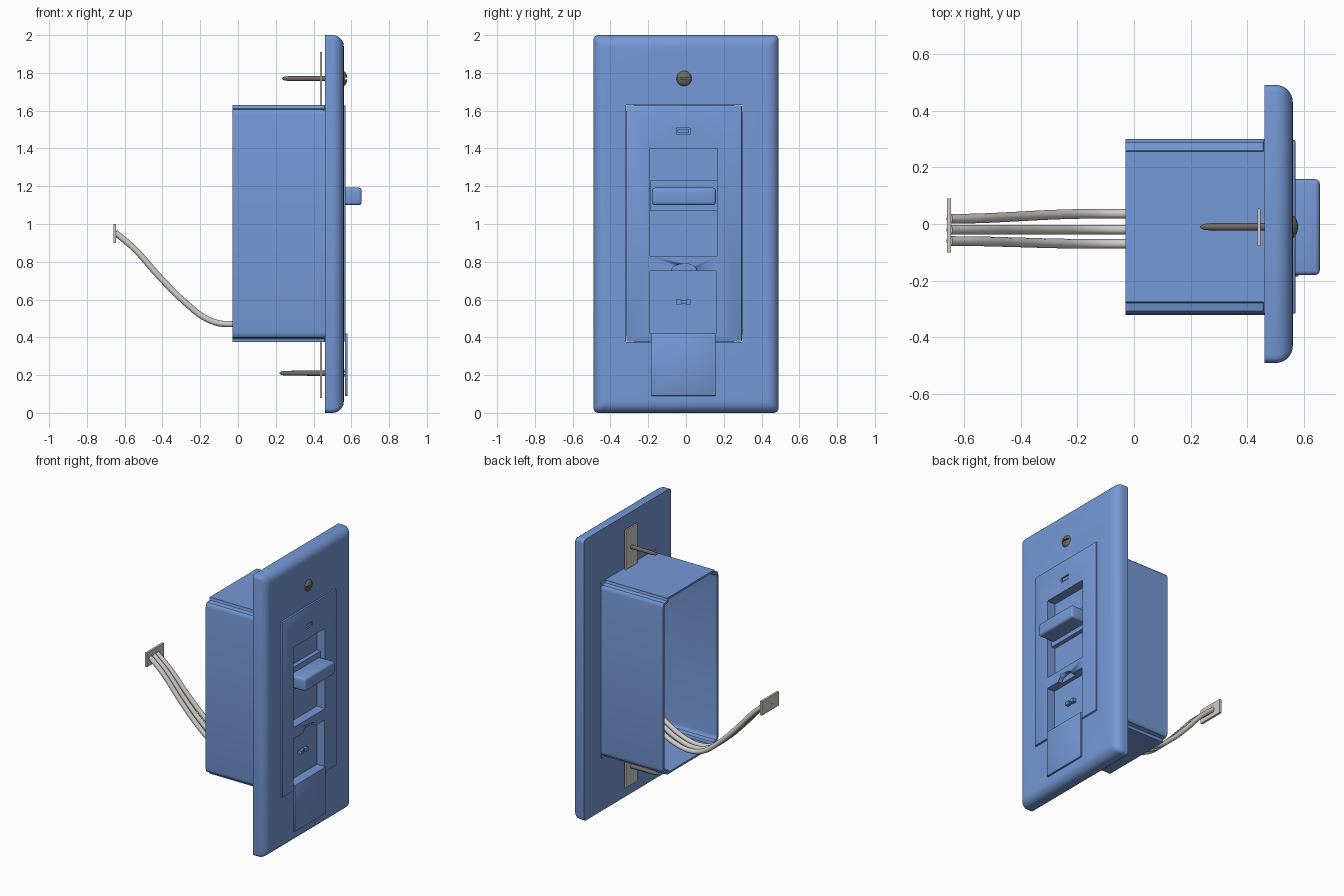
import bpy, bmesh, math
from mathutils import Vector, Matrix

if "Cube" in bpy.data.objects:
    bpy.data.objects.remove(bpy.data.objects["Cube"], do_unlink=True)


def material(name, rgb, metallic=0.0):
    m = bpy.data.materials.new(name)
    m.use_nodes = True
    m.diffuse_color = (*rgb, 1)
    bsdf = m.node_tree.nodes["Principled BSDF"]
    bsdf.inputs["Base Color"].default_value = (*rgb, 1)
    bsdf.inputs["Metallic"].default_value = metallic
    return m


BLUE = material("blue plastic", (0.18, 0.32, 0.68))
PALE = material("pale grey", (0.62, 0.61, 0.58))
STEEL = material("dark screw metal", (0.16, 0.15, 0.13))
MID_Y = -0.01


def finish(bm, name, mat, smooth=True):
    bmesh.ops.recalc_face_normals(bm, faces=bm.faces)
    mesh = bpy.data.meshes.new(name)
    bm.to_mesh(mesh)
    bm.free()
    ob = bpy.data.objects.new(name, mesh)
    bpy.context.collection.objects.link(ob)
    mesh.materials.append(mat)
    if smooth:
        bpy.ops.object.select_all(action='DESELECT')
        ob.select_set(True)
        bpy.context.view_layer.objects.active = ob
        bpy.ops.object.shade_smooth_by_angle(angle=math.radians(35))
    return ob


def block(name, mat, x, y, z, bevel=0.0, segments=3):
    """Box given by its extents on each axis."""
    bm = bmesh.new()
    bmesh.ops.create_cube(bm, size=1)
    for v in bm.verts:
        v.co = [lo + (hi - lo) * (c + 0.5) for (lo, hi), c in zip((x, y, z), v.co)]
    if bevel:
        bmesh.ops.bevel(bm, geom=bm.edges[:], offset=bevel, segments=segments,
                        profile=0.5, affect='EDGES')
    return finish(bm, name, mat, bool(bevel))


def loft(name, mat, rings):
    """Closed skin through matching rings, capped at both ends."""
    bm = bmesh.new()
    loops = [[bm.verts.new(p) for p in ring] for ring in rings]
    n = len(loops[0])
    for a, b in zip(loops, loops[1:]):
        for i in range(n):
            j = (i + 1) % n
            bm.faces.new((a[i], a[j], b[j], b[i]))
    bm.faces.new(loops[0])
    bm.faces.new(loops[-1])
    return finish(bm, name, mat)


def cut(target, cutters):
    """Subtract the cutters from the target, then discard them."""
    bpy.context.view_layer.objects.active = target
    for c in cutters:
        c.hide_render = True
        mod = target.modifiers.new("cut", 'BOOLEAN')
        mod.operation = 'DIFFERENCE'
        mod.solver = 'EXACT'
        mod.object = c
        bpy.ops.object.modifier_apply(modifier=mod.name)
        bpy.data.objects.remove(c, do_unlink=True)


def rounded_ring(x, hy, hz, r):
    pts = []
    for k, (sy, sz) in enumerate(((1, 1), (-1, 1), (-1, -1), (1, -1))):
        for s in range(5):
            a = math.pi / 2 * (k + s / 4)
            pts.append((x, sy * (hy - r) + r * math.cos(a),
                        1 + sz * (hz - r) + r * math.sin(a)))
    return pts


# Wall plate with a rounded front rim
R = 0.06
rings = [rounded_ring(0.46, 0.49, 1.0, 0.025)]
for s in range(8):
    a = math.pi / 2 * s / 7
    inset = R * (1 - math.cos(a))
    rings.append(rounded_ring(0.50 + R * math.sin(a), 0.49 - inset, 1.0 - inset, 0.025))
plate = loft("wall_plate", BLUE, rings)
cut(plate, [block("opening", BLUE, (0.4, 0.7), (-0.318, 0.298), (0.375, 1.63))])

# Control insert with slider window, lower bay, thumb notch and indicator slot
insert = block("control_insert", BLUE, (0.455, 0.57), (-0.316, 0.296), (0.377, 1.628), 0.006, 2)
bm = bmesh.new()
bmesh.ops.create_cone(bm, cap_ends=True, segments=32, radius1=1, radius2=1, depth=0.1,
                      matrix=Matrix.Rotation(math.pi / 2, 4, 'Y'))
for v in bm.verts:
    v.co = (v.co.x + 0.59, v.co.y * 0.068 + MID_Y, v.co.z * 0.04 + 0.75)
cut(insert, [
    block("window", BLUE, (0.505, 0.7), (-0.19, 0.165), (0.83, 1.40)),
    block("bay", BLUE, (0.51, 0.7), (-0.19, 0.16), (0.42, 0.75)),
    block("indicator", BLUE, (0.55, 0.7), (-0.05, 0.022), (1.475, 1.507)),
    finish(bm, "notch", BLUE),
])
block("indicator_lens", BLUE, (0.545, 0.566), (-0.044, 0.016), (1.481, 1.501))

# Slider carriage and knob
block("slider_carriage", BLUE, (0.50, 0.535), (-0.188, 0.163), (1.07, 1.23))
block("slider_knob", BLUE, (0.525, 0.655), (-0.18, 0.158), (1.10, 1.192), 0.016, 4)

# Selector nubs in the lower bay, and the cover slid down below it
for y in (-0.038, 0.013):
    block("selector_nub", BLUE, (0.505, 0.535), (y - 0.014, y + 0.014), (0.575, 0.60))
block("selector_bar", BLUE, (0.505, 0.522), (-0.03, 0.01), (0.578, 0.597))
block("sliding_cover", BLUE, (0.566, 0.58), (-0.185, 0.157), (0.09, 0.42), 0.003, 2)

# Rear housing: open shell with stepped corners
corner = [(0.31, 0.575), (0.307, 0.592), (0.297, 0.603), (0.28, 0.606),
          (0.269, 0.609), (0.265, 0.617), (0.265, 0.6275)]


def housing_ring(x, shrink):
    pts = []
    for sy, sz, flip in ((1, 1, 1), (-1, 1, -1), (-1, -1, 1), (1, -1, -1)):
        pts += [(x, MID_Y + sy * (y - shrink), 1.0025 + sz * (z - shrink))
                for y, z in corner[::flip]]
    return pts


loft("rear_housing", BLUE, [housing_ring(x, s) for x, s in
                            ((0.461, 0), (-0.03, 0), (-0.03, 0.014), (0.45, 0.014))])

# Mounting straps above and below the housing
for name, z in (("upper_strap", (1.60, 1.91)), ("lower_strap", (0.08, 0.40))):
    block(name, PALE, (0.435, 0.446), (-0.078, 0.055), z)

# Plate screws: pointed shaft and slotted dome head, turned about x
profile = [(0, 0.002), (0.012, 0.010), (0.04, 0.013), (0.318, 0.014), (0.32, 0.042),
           (0.327, 0.041), (0.336, 0.034), (0.343, 0.022), (0.347, 0.005)]
for name, x0, z in (("upper_screw", 0.232, 1.77), ("lower_screw", 0.219, 0.21)):
    screw = loft(name, STEEL, [
        [(x0 + dx, MID_Y + r * math.cos(math.tau * k / 24), z + r * math.sin(math.tau * k / 24))
         for k in range(24)] for dx, r in profile])
    cut(screw, [block("slot", STEEL, (x0 + 0.334, 0.7), (-0.08, 0.06), (z - 0.005, z + 0.005))])

# Wire bundle and its end connector
path = [(-0.65, 0.955), (-0.55, 0.87), (-0.42, 0.725), (-0.28, 0.585), (-0.16, 0.495),
        (-0.06, 0.47), (0.06, 0.49), (0.2, 0.56), (0.45, 0.72)]
for name, y_end, y_box in (("left_wire", 0.018, 0.036), ("middle_wire", -0.02, -0.02),
                           ("right_wire", -0.06, -0.07)):
    curve = bpy.data.curves.new(name, 'CURVE')
    curve.dimensions = '3D'
    curve.bevel_depth = 0.017
    curve.bevel_resolution = 3
    curve.resolution_u = 5
    curve.use_fill_caps = True
    spline = curve.splines.new('BEZIER')
    spline.bezier_points.add(len(path) - 1)
    for p, (x, z) in zip(spline.bezier_points, path):
        t = min(1, (x + 0.65) / 0.5)
        t = t * t * (3 - 2 * t)
        p.co = Vector((x, y_end + (y_box - y_end) * t, z))
        p.handle_left_type = p.handle_right_type = 'AUTO'
    curve.materials.append(PALE)
    bpy.context.collection.objects.link(bpy.data.objects.new(name, curve))
block("wire_connector", PALE, (-0.66, -0.645), (-0.1, 0.09), (0.9, 1.0))
